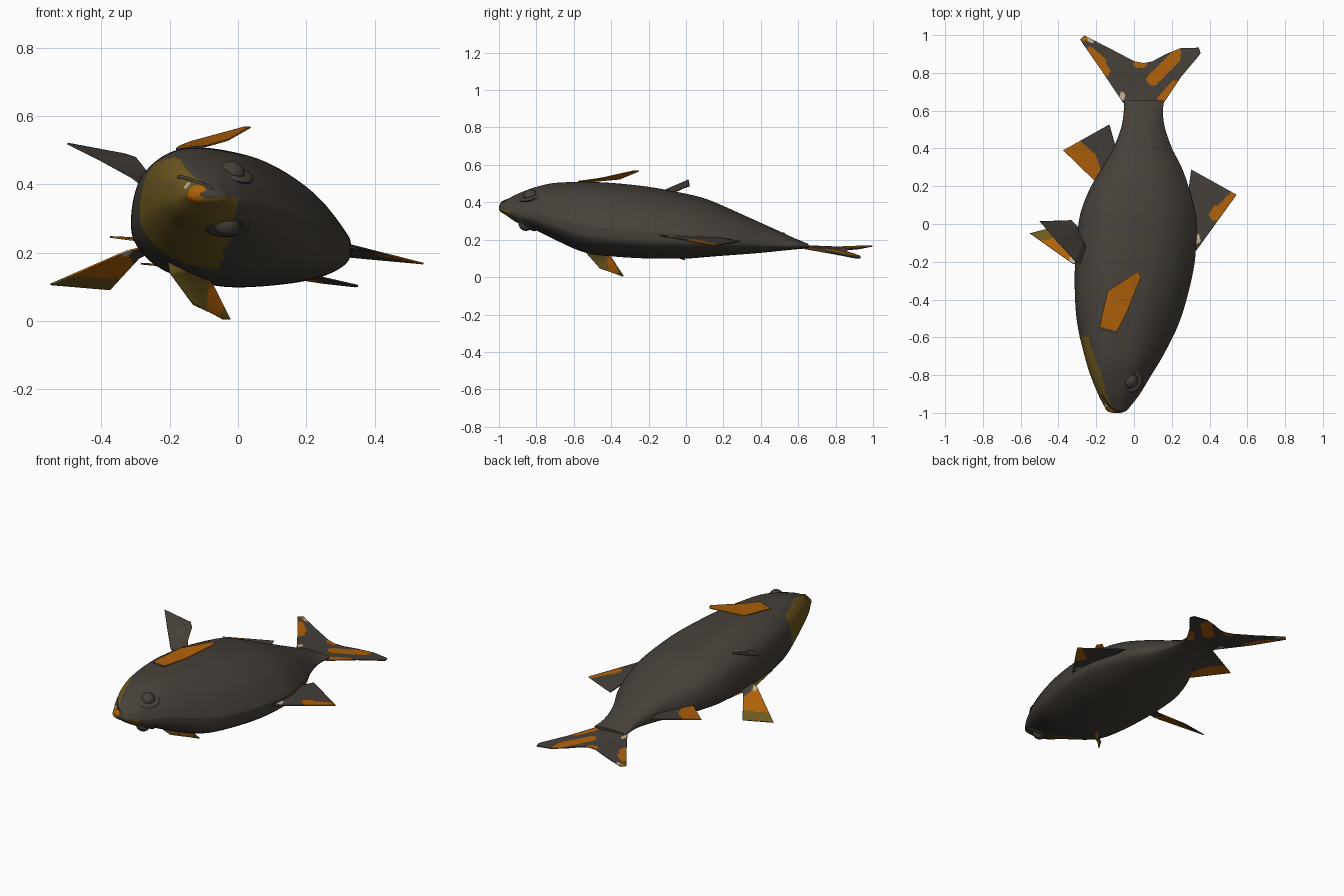
import bpy, bmesh, math
from mathutils import Vector

if "Cube" in bpy.data.objects:
    bpy.data.objects.remove(bpy.data.objects["Cube"])


def material(name, rgb):
    m = bpy.data.materials.new(name)
    m.diffuse_color = (*rgb, 1)
    m.use_nodes = True
    m.node_tree.nodes["Principled BSDF"].inputs["Base Color"].default_value = m.diffuse_color
    return m


MATS = [material("dark_grey", (0.061, 0.051, 0.041)),
        material("orange", (0.43, 0.12, 0.003)),
        material("olive", (0.155, 0.1, 0.014)),
        material("cream", (0.55, 0.43, 0.28))]
GREY, ORANGE, OLIVE, CREAM = range(4)


def make_object(name, bm):
    bmesh.ops.recalc_face_normals(bm, faces=bm.faces)
    me = bpy.data.meshes.new(name)
    bm.to_mesh(me)
    bm.free()
    ob = bpy.data.objects.new(name, me)
    bpy.context.collection.objects.link(ob)
    for m in MATS:
        me.materials.append(m)
    bpy.ops.object.select_all(action='DESELECT')
    ob.select_set(True)
    bpy.context.view_layer.objects.active = ob
    bpy.ops.object.shade_smooth_by_angle(angle=math.radians(45))
    return ob


def spline(pts, steps, closed):
    """Smooth curve through points of any dimension."""
    n = len(pts)
    get = (lambda i: pts[i % n]) if closed else (lambda i: pts[max(0, min(n - 1, i))])
    out = []
    for i in range(n if closed else n - 1):
        for s in range(steps):
            t = s / steps
            out.append([0.5 * (2 * b + (c - a) * t + (2 * a - 5 * b + 4 * c - d) * t * t
                               + (3 * b - a - 3 * c + d) * t ** 3)
                        for a, b, c, d in zip(get(i - 1), get(i), get(i + 1), get(i + 2))])
    if not closed:
        out.append(list(pts[-1]))
    return out


def loft(bm, rows, closed):
    grid = [[bm.verts.new(p) for p in row] for row in rows]
    for r0, r1 in zip(grid, grid[1:]):
        n = len(r0)
        for j in range(n if closed else n - 1):
            k = (j + 1) % n
            bm.faces.new((r0[j], r0[k], r1[k], r1[j]))
    return grid


# Body: cross-section in a unit box, back edge at +x, belly at -x
SECTION = [(1.01, -.33), (.97, -.12), (.72, .4), (.38, .78), (0, .95), (-.4, 1), (-.7, .87),
           (-.92, .55), (-1, .1), (-.98, -.3), (-.8, -.65), (-.5, -.88), (-.1, -1),
           (.4, -.95), (.75, -.82), (.97, -.6)]
# y, left, right, bottom, top
STATIONS = [(-1, -.112, -.072, .363, .379), (-.99, -.142, -.043, .348, .394),
            (-.965, -.157, -.02, .333, .41),
            (-.9, -.19, .03, .29, .445), (-.8, -.23, .09, .25, .482),
            (-.7, -.26, .15, .2, .503), (-.55, -.295, .225, .135, .508),
            (-.4, -.31, .275, .112, .503), (-.2, -.31, .318, .1, .482),
            (0, -.292, .327, .1, .445), (.1, -.268, .312, .107, .42),
            (.2, -.225, .285, .115, .38), (.3, -.165, .25, .122, .335),
            (.4, -.11, .2, .13, .29), (.5, -.07, .165, .14, .245),
            (.58, -.055, .152, .148, .208), (.64, -.053, .155, .153, .183),
            (.655, -.05, .152, .157, .177)]


def body_colour(c):
    if math.dist(c, (-.14, -.955, .388)) < .018:
        return CREAM
    across, along = (c.x + .122) * .7 + (c.z - .372) * .7, (c.x + .122) * .7 - (c.z - .372) * .7
    if c.y < -.9 and math.hypot(across * .75, along) < .023:
        return ORANGE
    if c.y < -.6:
        limit = -.24 - .33 * (c.y + .6) if c.z > .36 else -.055 - .16 * (c.y + .6)
        if c.x < limit + .005 * math.sin(30 * c.y):
            return OLIVE
    return GREY


unit = spline(SECTION, 7, True)
STEPS = 10
rows = []
for y, l, r, b, t in spline(STATIONS, STEPS, False):
    rows.append([((l + r) / 2 + u * (r - l) / 2, y, (b + t) / 2 + w * (t - b) / 2) for u, w in unit])
bm = bmesh.new()
grid = loft(bm, rows, True)
bm.faces.new(grid[0])
bm.faces.new(grid[-1])
for f in bm.faces:
    f.material_index = body_colour(f.calc_center_median())
make_object("body", bm)


def tube(name, path, radius):
    bm = bmesh.new()
    loft(bm, [[(x + radius * math.cos(a), y, z + radius * math.sin(a))
               for a in [math.tau * k / 8 for k in range(8)]] for x, y, z in path], True)
    make_object(name, bm)


# Upper lip: ridge following the body surface above the mouth
marks = [(3.0, 6.5), (2.4, 6.0), (1.7, 5.0), (1.1, 3.8), (.6, 2.8)]
tube("upper_lip", spline([rows[round(s * STEPS)][round(k * 7)] for s, k in marks], 6, False), .006)


# Eyes with soft socket rims
def eye(side, centre, direction):
    rot = Vector(direction).to_track_quat('Z', 'Y')
    bm = bmesh.new()
    bmesh.ops.create_uvsphere(bm, u_segments=24, v_segments=12, radius=.041)
    for v in bm.verts:
        v.co = rot @ v.co + Vector(centre)
    make_object(side + "_eye", bm)
    bm = bmesh.new()
    rim = []
    for i in range(25):
        a = math.tau * i / 24
        rim.append([rot @ Vector(((.05 + .017 * math.cos(q)) * math.cos(a),
                                  (.05 + .017 * math.cos(q)) * math.sin(a),
                                  .01 * math.sin(q) + .006)) + Vector(centre)
                    for q in [math.tau * k / 8 for k in range(8)]])
    loft(bm, rim, True)
    bmesh.ops.remove_doubles(bm, verts=bm.verts, dist=1e-5)
    make_object(side + "_eye_socket", bm)


eye("upper", (-.02, -.83, .428), (.3, -.28, .9))
eye("lower", (-.033, -.855, .288), (.1, -.5, -.85))


# Fins: strips of left/right pairs; spots are (x1, y1, x2, y2, radius, colour) seen from above
def fin(name, pairs, spots=(), base=GREY, rows_per=24, cols=40):
    rows = []
    for i, ((a, b), (c, d)) in enumerate(zip(pairs, pairs[1:])):
        a, b, c, d = map(Vector, (a, b, c, d))
        for s in range(rows_per + (i == len(pairs) - 2)):
            p, q = a.lerp(c, s / rows_per), b.lerp(d, s / rows_per)
            rows.append([p.lerp(q, k / cols) for k in range(cols + 1)])
    bm = bmesh.new()
    loft(bm, rows, False)
    for f in bm.faces:
        f.material_index = base
        c = f.calc_center_median().xy
        for x1, y1, x2, y2, rad, col in spots:
            p, e = Vector((x1, y1)), Vector((x2 - x1, y2 - y1))
            t = max(0, min(1, (c - p).dot(e) / max(e.length_squared, 1e-9)))
            if (c - p - e * t).length < rad:
                f.material_index = col
    ob = make_object(name, bm)
    mod = ob.modifiers.new("thickness", 'SOLIDIFY')
    mod.thickness = .005
    mod.offset = 0


fin("dorsal_fin", [((.29, -.15, .225), (.25, .1, .235)), ((.33, -.14, .222), (.285, .15, .215)),
                   ((.543, .155, .168), (.303, .288, .19))],
    [(.435, .05, .445, .065, .036, ORANGE), (.45, .06, .525, .14, .03, ORANGE),
     (.335, -.07, .335, -.085, .018, CREAM)])

fin("anal_fin", [((-.18, .22, .22), (-.06, .4, .2)), ((-.21, .23, .225), (-.095, .4, .215)),
                 ((-.375, .39, .246), (-.13, .527, .235))],
    [(-.35, .39, -.27, .32, .08, ORANGE), (-.25, .33, -.22, .25, .055, ORANGE)])

fin("upper_pelvic_fin", [((-.27, -.21, .39), (-.25, -.12, .41)), ((-.31, -.2, .42), (-.27, -.09, .44)),
                         ((-.41, -.09, .475), (-.3, -.01, .478)), ((-.5, .014, .52), (-.33, .02, .488))])

fin("lower_pelvic_fin", [((-.28, -.21, .215), (-.26, -.13, .2)), ((-.325, -.21, .205), (-.29, -.13, .185)),
                         ((-.55, -.05, .107), (-.375, -.005, .092))],
    [(-.55, -.05, -.36, 0, .055, OLIVE), (-.33, -.2, -.325, -.19, .018, CREAM),
     (-.28, -.17, -.27, -.13, .04, GREY)], base=ORANGE)

fin("upper_pectoral_fin", [((-.182, -.552, .502), (-.095, -.578, .512)), ((-.175, -.51, .51), (-.075, -.54, .517)),
                           ((-.14, -.355, .524), (-.03, -.45, .53)), ((.018, -.252, .567), (.037, -.28, .568))],
    [(-.185, -.553, -.09, -.58, .011, GREY)], base=ORANGE)

fin("lower_pectoral_fin", [((-.21, -.54, .2), (-.12, -.56, .19)), ((-.2, -.54, .14), (-.105, -.5, .15)),
                           ((-.13, -.46, .047), (-.075, -.4, .107)), ((-.045, -.34, .006), (-.022, -.335, .005))],
    [(-.075, -.4, -.06, -.38, .022, ORANGE)], base=OLIVE)


# Tail: forked, swept from the left tip across the notch to the right tip, right lobe drooping
def tail_point(x, y):
    droop = .1 * (y - .64) * max(0, min(1, 1 + x / .28))
    return (x, y, .168 - .11 * max(0, x) - droop)


TAIL = [((-.285, .975), (-.262, .998)), ((-.17, .81), (-.12, .925)), ((-.057, .64), (0, .862)),
        ((.05, .64), (.05, .852)), ((.15, .63), (.095, .86)), ((.25, .78), (.17, .9)),
        ((.343, .89), (.25, .932)), ((.352, .905), (.343, .933))]
fin("tail_fin", [[tail_point(*p) for p in pair] for pair in TAIL],
    [(-.235, .92, -.165, .86, .02, ORANGE), (-.215, .89, -.16, .81, .032, ORANGE),
     (-.28, .99, -.262, .985, .018, ORANGE),
     (.02, .85, .045, .85, .023, ORANGE), (.1, .765, .215, .88, .032, ORANGE),
     (.215, .9, .23, .91, .02, ORANGE), (.15, .665, .215, .735, .024, ORANGE),
     (-.235, .975, -.22, .97, .012, CREAM), (-.065, .67, -.063, .685, .014, CREAM)], rows_per=16)
